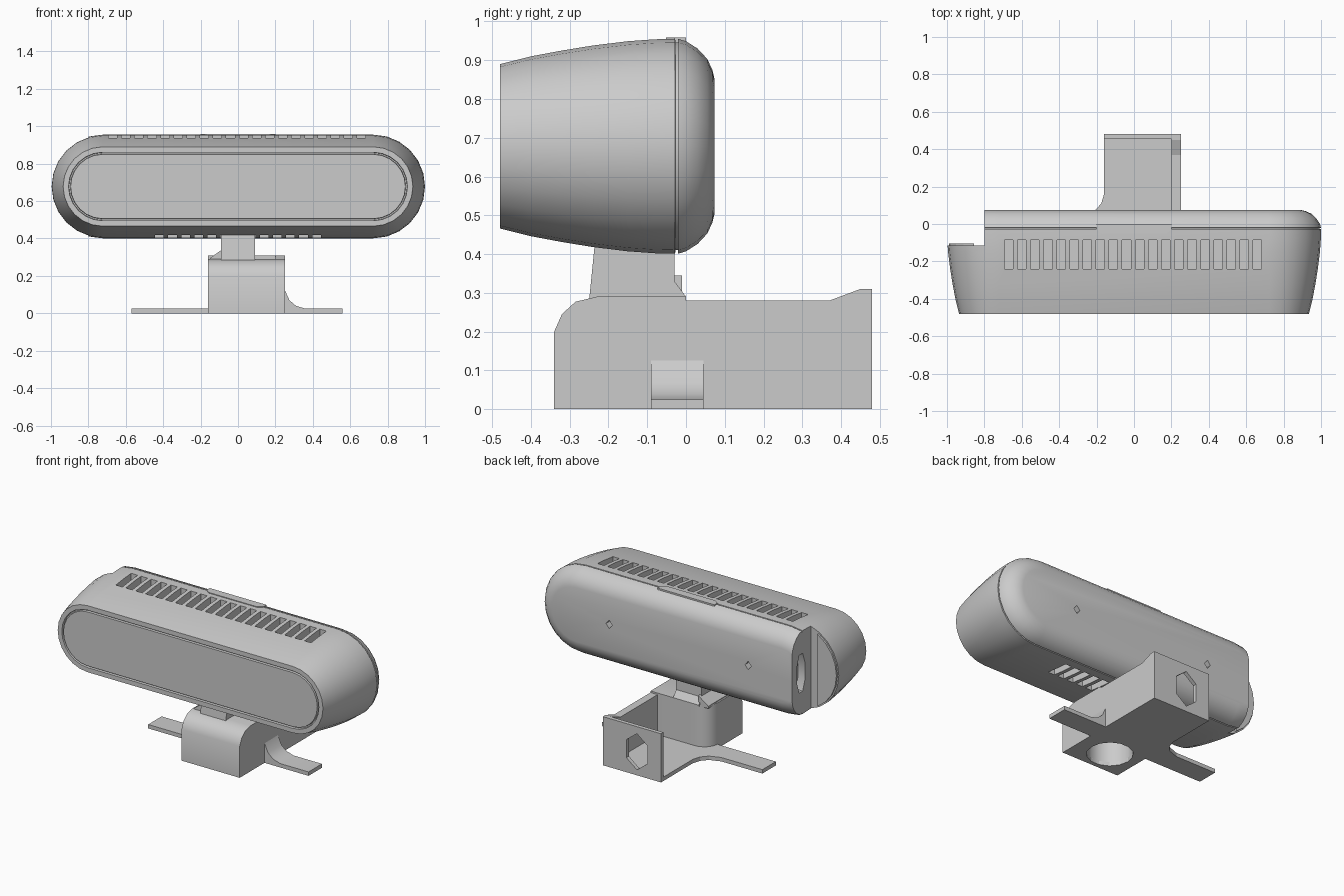
import bpy, bmesh, math
from mathutils import Matrix, Vector

cube = bpy.data.objects.get("Cube")
if cube:
    bpy.data.objects.remove(cube, do_unlink=True)

grey = bpy.data.materials.new("mid_grey")
grey.use_nodes = True
grey.diffuse_color = (0.6, 0.6, 0.6, 1)
grey.node_tree.nodes["Principled BSDF"].inputs["Base Color"].default_value = (0.6, 0.6, 0.6, 1)


def finish(name, bm):
    bmesh.ops.recalc_face_normals(bm, faces=bm.faces)
    mesh = bpy.data.meshes.new(name)
    bm.to_mesh(mesh)
    bm.free()
    mesh.materials.append(grey)
    obj = bpy.data.objects.new(name, mesh)
    bpy.context.collection.objects.link(obj)
    return obj


def activate(obj):
    bpy.ops.object.select_all(action='DESELECT')
    obj.select_set(True)
    bpy.context.view_layer.objects.active = obj


def smooth(obj, degrees=35):
    activate(obj)
    bpy.ops.object.shade_smooth_by_angle(angle=math.radians(degrees))


def loft(name, rings):
    """Skin closed rings of equal length and cap both ends."""
    bm = bmesh.new()
    loops = [[bm.verts.new(p) for p in ring] for ring in rings]
    for a, b in zip(loops, loops[1:]):
        for i in range(len(a)):
            j = (i + 1) % len(a)
            bm.faces.new((a[i], a[j], b[j], b[i]))
    bm.faces.new(loops[0])
    bm.faces.new(loops[-1])
    return finish(name, bm)


def prism(name, pts, axis, lo, hi):
    """Extrude a 2D outline along an axis; outline uses the other two axes."""
    def place(p, d):
        v = list(p)
        v.insert("xyz".index(axis), d)
        return v
    return loft(name, [[place(p, d) for p in pts] for d in (lo, hi)])


def box(name, lo, hi):
    pts = [(lo[0], lo[1]), (hi[0], lo[1]), (hi[0], hi[1]), (lo[0], hi[1])]
    return prism(name, pts, 'z', lo[2], hi[2])


def ellipse(cx, cy, rx, ry, n, turn=0.0):
    return [(cx + rx * math.cos(turn + math.tau * i / n),
             cy + ry * math.sin(turn + math.tau * i / n)) for i in range(n)]


def cut(targets, cutters):
    """Subtract all cutters from every target, then remove them."""
    activate(cutters[0])
    for c in cutters:
        c.select_set(True)
    if len(cutters) > 1:
        bpy.ops.object.join()
    tool = bpy.context.view_layer.objects.active
    tool.hide_render = True
    for target in targets:
        mod = target.modifiers.new("cut", 'BOOLEAN')
        mod.object = tool
        mod.solver = 'EXACT'
        activate(target)
        bpy.ops.object.modifier_apply(modifier=mod.name)
    bpy.data.objects.remove(tool, do_unlink=True)


# Housing: pill-shaped section swept front to back
MID, RADIUS, HALF, STEPS = 0.678, 0.277, 0.723, 12


def pill(y, inset):
    r = RADIUS - inset
    ring = []
    for side in (1, -1):
        for i in range(STEPS + 1):
            a = math.pi * i / STEPS - side * math.pi / 2
            ring.append((side * HALF + r * math.cos(a), y, MID + r * math.sin(a)))
    return ring


profile = [(-0.48, 0.105), (-0.465, 0.103), (-0.465, 0.096), (-0.48, 0.094),
           (-0.48, 0.065), (-0.40, 0.045), (-0.32, 0.03), (-0.24, 0.017),
           (-0.15, 0.006), (-0.08, 0.001), (-0.028, 0.0), (-0.027, 0.009),
           (-0.021, 0.009), (-0.02, 0.0), (0.0, 0.006), (0.03, 0.025),
           (0.055, 0.052), (0.068, 0.08), (0.074, 0.105)]
housing = loft("housing", [pill(y, inset) for y, inset in profile])

# Vents, end notch, port and screw holes
tools = []
for i in range(20):
    x = -0.67 + i * 0.07
    tools.append(box("top_slot", (x - 0.023, -0.24, 0.87), (x + 0.023, -0.085, 1.1)))
for i in range(13):
    x = -0.42 + i * 0.07
    tools.append(box("bottom_slot", (x - 0.023, -0.24, 0.3), (x + 0.023, -0.085, 0.48)))
tools.append(box("notch", (-1.2, -0.115, 0.2), (-0.8, 0.3, 1.2)))
for x in (-0.49, 0.49):
    tools.append(prism("screw_hole", ellipse(x, MID, 0.022, 0.027, 4), 'y', 0.03, 0.2))
cut([housing], tools)
cut([housing], [prism("port", ellipse(-0.015, MID, 0.045, 0.13, 8, math.pi / 8),
                      'x', -0.9, -0.75)])
smooth(housing)

# Lip around the notched end and latch on top
lip_outline = [(p[0], p[2]) for p in pill(0, 0.012) if p[0] < -HALF - 0.08]
prism("end_lip", lip_outline, 'y', -0.12, -0.103)
prism("latch", [(-0.2, -0.03), (-0.17, -0.052), (0.17, -0.052), (0.2, -0.03),
                (0.2, 0.0), (-0.2, 0.0)], 'z', 0.945, 0.959)

# Mount block with rounded front top and one rounded rear corner
LEFT, RIGHT = 0.25, -0.16
block = prism("mount_block",
              [(-0.34, 0), (-0.34, 0.2), (-0.32, 0.245), (-0.285, 0.277),
               (-0.23, 0.29), (0.0, 0.29), (0.0, 0)], 'x', RIGHT, LEFT)
bm = bmesh.new()
bm.from_mesh(block.data)
corner = [e for e in bm.edges
          if all(abs(v.co.x - RIGHT) < 1e-4 and abs(v.co.y) < 1e-4 for v in e.verts)]
bmesh.ops.bevel(bm, geom=corner, offset=0.1, segments=6, profile=0.5, affect='EDGES')
bm.to_mesh(block.data)
bm.free()

# Floor plate flaring into the side arms
floor = prism("floor_plate",
              [(LEFT, -0.34), (LEFT, 0.48), (RIGHT, 0.48), (RIGHT, 0.16),
               (-0.175, 0.11), (-0.21, 0.07), (-0.28, 0.045), (-0.28, -0.09),
               (RIGHT, -0.09), (RIGHT, -0.34)], 'z', 0, 0.025)
arms = prism("side_arms",
             [(-0.57, 0), (0.56, 0), (0.56, 0.025), (0.36, 0.025), (0.31, 0.04),
              (0.275, 0.07), (LEFT, 0.125), (0.21, 0.125), (0.21, 0.025),
              (-0.57, 0.025)], 'y', -0.09, 0.045)
cut([block, floor, arms],
    [prism("socket", ellipse(0.03, -0.18, 0.135, 0.135, 14), 'z', -0.1, 0.25)])
for part in (block, arms):
    smooth(part)

# Side wall and rear wall with a six-sided opening
prism("side_wall", [(-0.02, 0), (-0.02, 0.28), (0.37, 0.28), (0.45, 0.31),
                    (0.48, 0.31), (0.48, 0)], 'x', 0.2, LEFT)
rear = box("rear_wall", (RIGHT, 0.455, 0), (LEFT, 0.48, 0.31))
cut([rear], [prism("opening", ellipse(0.01, 0.15, 0.085, 0.115, 6, math.pi / 2),
                   'y', 0.4, 0.6)])

# Neck between mount and housing
prism("neck", [(-0.25, 0.28), (-0.235, 0.43), (-0.03, 0.43), (-0.03, 0.33),
               (0.0, 0.29), (0.0, 0.28)], 'x', -0.09, 0.09)
prism("neck_foot", [(-0.15, 0.28), (-0.15, 0.295), (-0.08, 0.345), (-0.08, 0.28)],
      'y', -0.23, -0.01)
